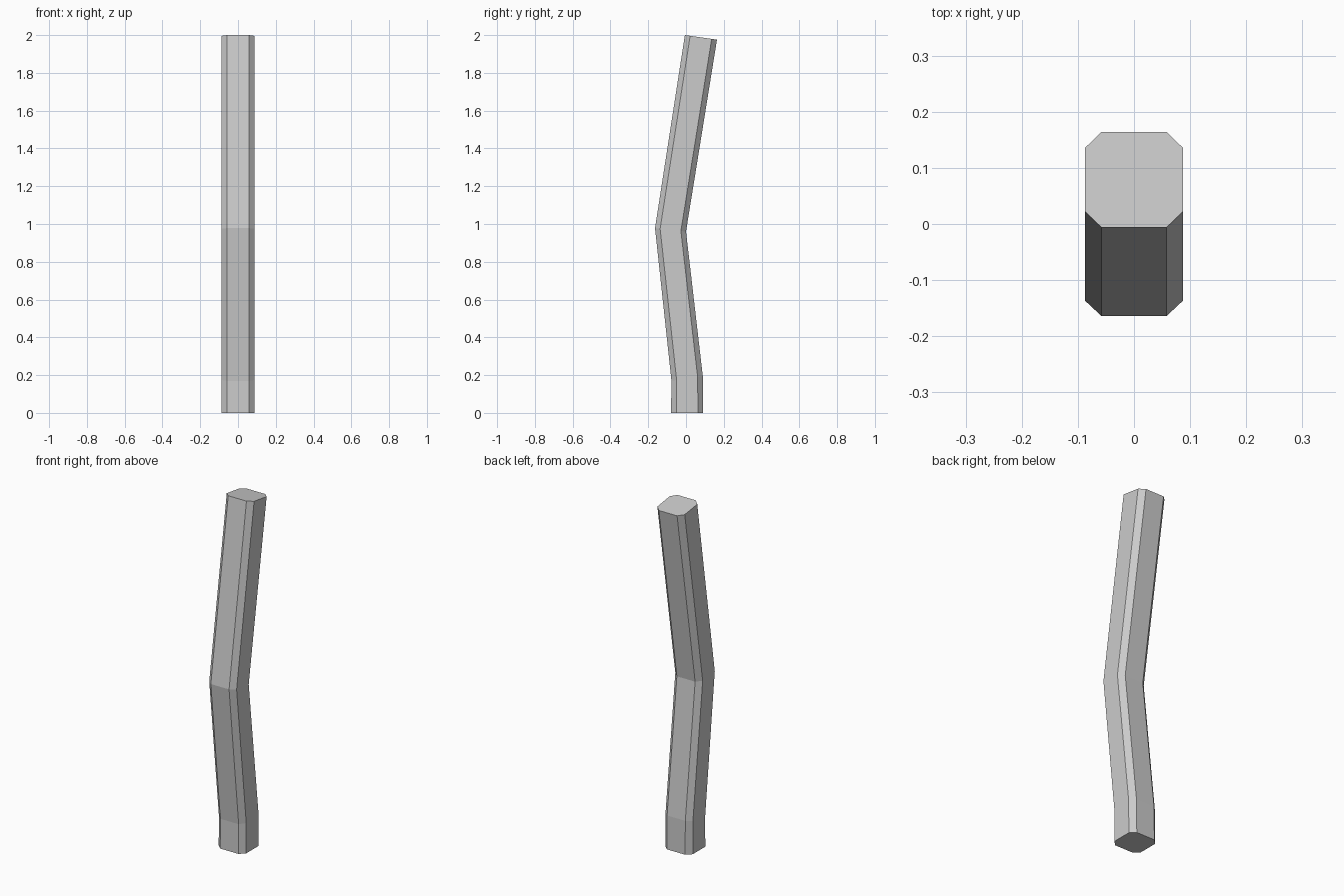
import bpy, bmesh

if "Cube" in bpy.data.objects:
    bpy.data.objects.remove(bpy.data.objects["Cube"])

# Each ring: front edge (y, z) and back edge (y, z) of the chamfered section
rings = [((-0.079, 0.0), (0.091, 0.0)),
         ((-0.077, 0.17), (0.089, 0.194)),
         ((-0.164, 0.978), (0.0, 0.96)),
         ((-0.006, 2.0), (0.164, 1.976))]

# Chamfered square section: x and fraction from front edge to back edge
W, C, T = 0.087, 0.058, 0.165
section = [(-C, 0), (C, 0), (W, T), (W, 1 - T), (C, 1), (-C, 1), (-W, 1 - T), (-W, T)]

# Bent post lofted through the rings
bm = bmesh.new()
loops = []
for (y0, z0), (y1, z1) in rings:
    loops.append([bm.verts.new((x, y0 + (y1 - y0) * t, z0 + (z1 - z0) * t)) for x, t in section])
n = len(section)
for a, b in zip(loops, loops[1:]):
    for i in range(n):
        j = (i + 1) % n
        bm.faces.new((a[i], a[j], b[j], b[i]))
# End caps
bm.faces.new(loops[0][::-1])
bm.faces.new(loops[-1])
bmesh.ops.recalc_face_normals(bm, faces=bm.faces)

mesh = bpy.data.meshes.new("bent_post")
bm.to_mesh(mesh)
bm.free()
bpy.context.collection.objects.link(bpy.data.objects.new("bent_post", mesh))
